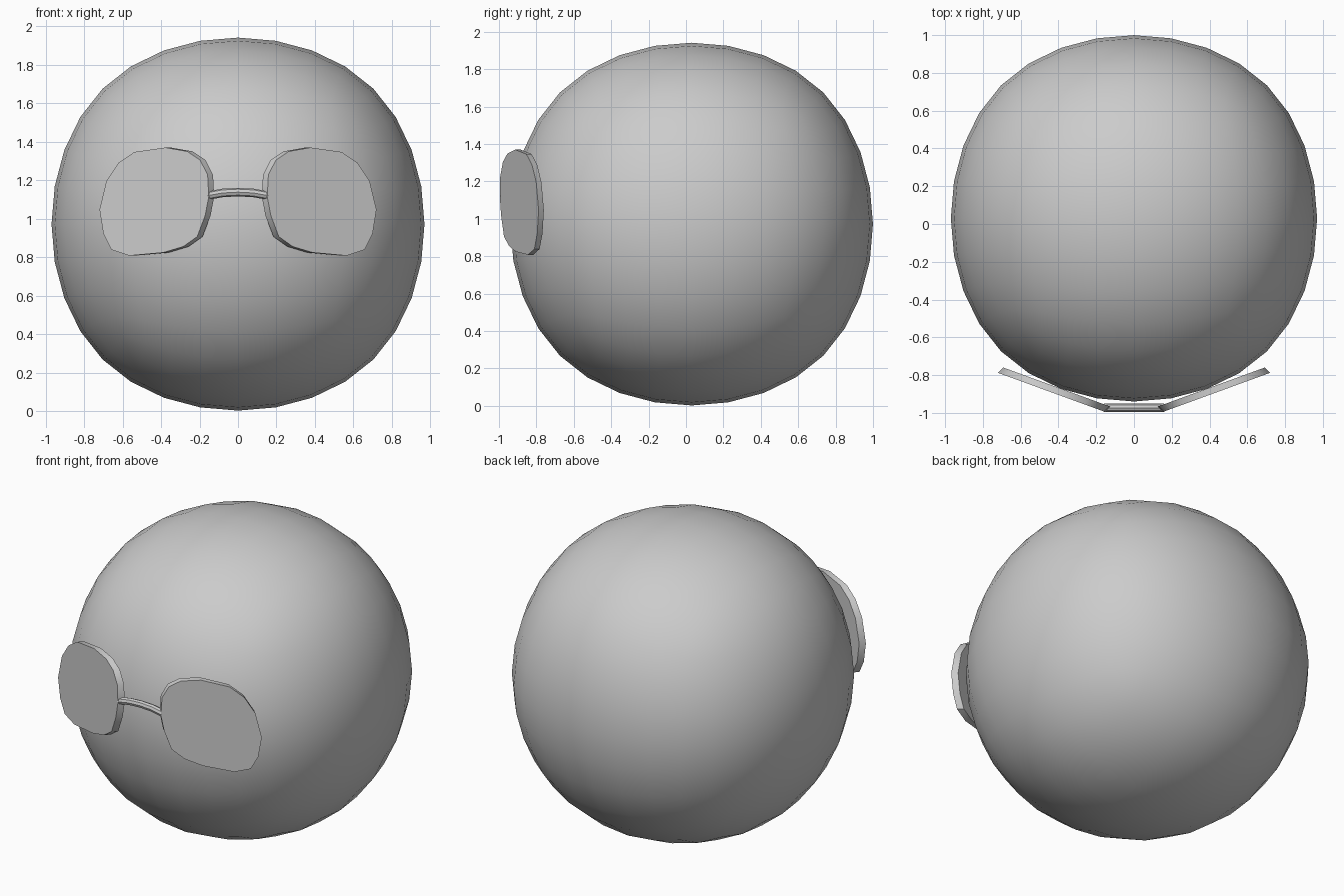
import bpy, bmesh

if "Cube" in bpy.data.objects:
    bpy.data.objects.remove(bpy.data.objects["Cube"])


def smooth(ob, angle):
    bpy.ops.object.select_all(action='DESELECT')
    ob.select_set(True)
    bpy.context.view_layer.objects.active = ob
    bpy.ops.object.shade_smooth_by_angle(angle=angle)


# Round head: a cube rounded by subdivision
bpy.ops.mesh.primitive_cube_add(size=2.31, location=(0, 0.03, 0.972))
head = bpy.context.object
head.name = "round_head"
sub = head.modifiers.new("Subdivision", 'SUBSURF')
sub.levels = sub.render_levels = 3
bpy.ops.object.modifier_apply(modifier=sub.name)
bpy.ops.object.shade_smooth()

# Lens outline, front view (distance from centre, height)
OUTLINE = [(.72, 1.047), (.684, 1.197), (.622, 1.29), (.539, 1.347),
           (.378, 1.37), (.264, 1.35), (.197, 1.305), (.158, 1.228),
           (.152, 1.114), (.171, 1.016), (.212, .907), (.285, .855),
           (.389, .824), (.565, .808), (.658, .839), (.70, .922)]


# Angled lens plate, swept back toward the temple
def lens(name, side):
    bm = bmesh.new()
    front = [bm.verts.new((side * x, -0.996 + 0.365 * (x - 0.15), z))
             for x, z in OUTLINE]
    face = bm.faces.new(front)
    new = bmesh.ops.extrude_face_region(bm, geom=[face], use_keep_orig=True)
    back = [v for v in new["geom"] if isinstance(v, bmesh.types.BMVert)]
    bmesh.ops.translate(bm, verts=back, vec=(-side * 0.028, 0.028, 0))
    bmesh.ops.recalc_face_normals(bm, faces=bm.faces)
    mesh = bpy.data.meshes.new(name)
    bm.to_mesh(mesh)
    bm.free()
    ob = bpy.data.objects.new(name, mesh)
    bpy.context.collection.objects.link(ob)
    smooth(ob, 0.6)


lens("left_lens", -1)
lens("right_lens", 1)

# Arched nose bridge
curve = bpy.data.curves.new("nose_bridge", 'CURVE')
curve.dimensions = '3D'
curve.bevel_depth = 0.022
curve.bevel_resolution = 2
curve.use_fill_caps = True
path = [(-.158, 1.120), (-.08, 1.134), (0, 1.138), (.08, 1.134), (.158, 1.120)]
spline = curve.splines.new('POLY')
spline.points.add(len(path) - 1)
for p, (x, z) in zip(spline.points, path):
    p.co = (x, -0.973, z, 1)
bridge = bpy.data.objects.new("nose_bridge", curve)
bpy.context.collection.objects.link(bridge)
bpy.ops.object.select_all(action='DESELECT')
bridge.select_set(True)
bpy.context.view_layer.objects.active = bridge
bpy.ops.object.convert(target='MESH')
smooth(bpy.context.object, 0.6)
